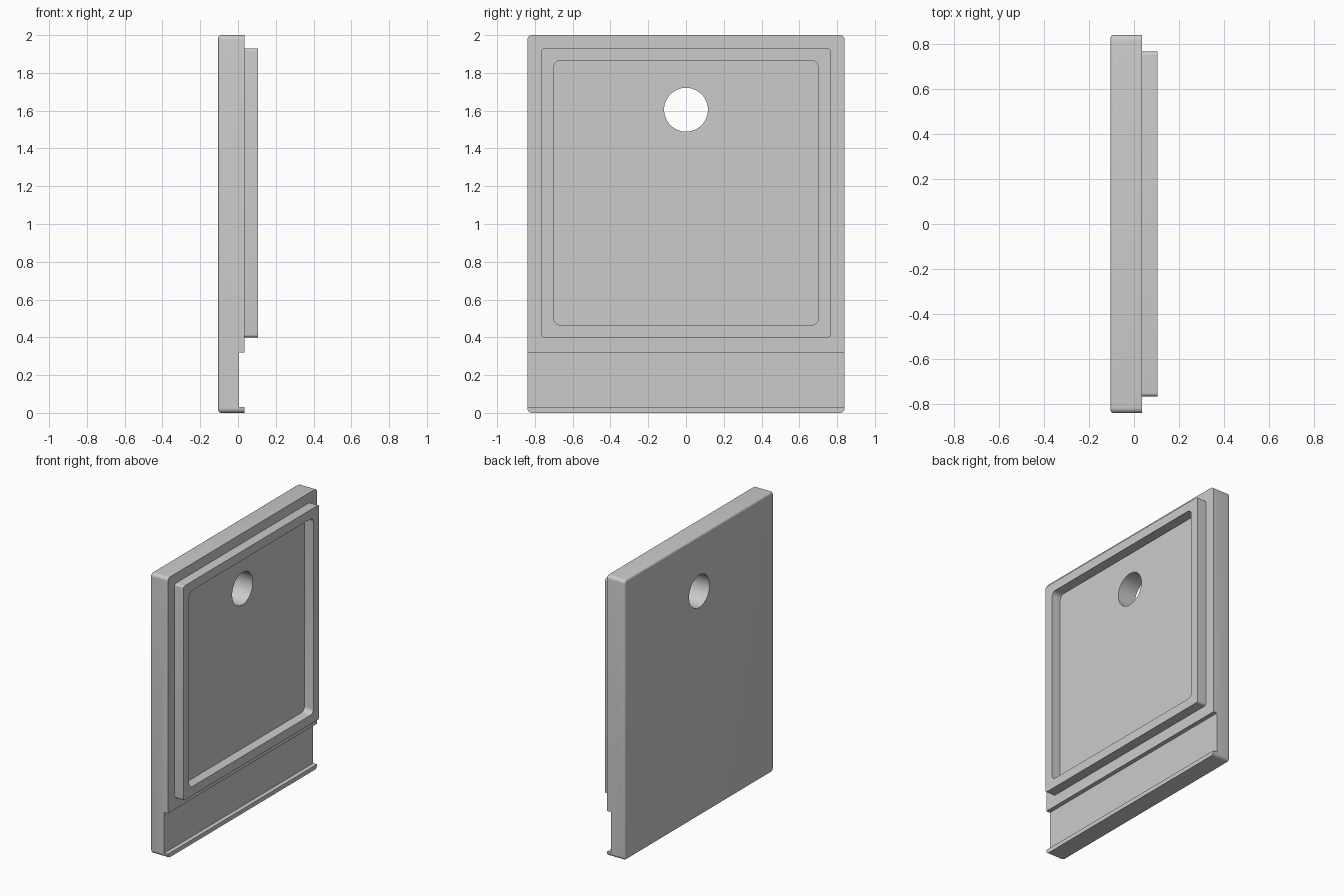
import bpy
import bmesh
from math import cos, sin, pi, radians

cube = bpy.data.objects.get("Cube")
if cube:
    bpy.data.objects.remove(cube, do_unlink=True)

grey = bpy.data.materials.new("plain grey")
grey.use_nodes = True
grey.diffuse_color = (0.6, 0.6, 0.6, 1)
grey.node_tree.nodes["Principled BSDF"].inputs["Base Color"].default_value = (0.6, 0.6, 0.6, 1)


def rounded_loop(x, half_width, bottom, top, radius, steps=6):
    """Rounded rectangle in the YZ plane at depth x."""
    y, low, high = half_width - radius, bottom + radius, top - radius
    centres = [(y, high), (-y, high), (-y, low), (y, low)]
    points = []
    for corner, (cy, cz) in enumerate(centres):
        for i in range(steps + 1):
            a = (corner + i / steps) * pi / 2
            points.append((x, cy + radius * cos(a), cz + radius * sin(a)))
    return points


def loft(name, loops, ring=False):
    """Skin a stack of loops; close it as a ring or cap both ends."""
    bm = bmesh.new()
    rows = [[bm.verts.new(p) for p in loop] for loop in loops]
    pairs = list(zip(rows, rows[1:]))
    if ring:
        pairs.append((rows[-1], rows[0]))
    else:
        bm.faces.new(rows[0])
        bm.faces.new(rows[-1])
    for a, b in pairs:
        n = len(a)
        for i in range(n):
            j = (i + 1) % n
            bm.faces.new((a[i], a[j], b[j], b[i]))
    bmesh.ops.recalc_face_normals(bm, faces=bm.faces)
    mesh = bpy.data.meshes.new(name)
    bm.to_mesh(mesh)
    bm.free()
    obj = bpy.data.objects.new(name, mesh)
    bpy.context.collection.objects.link(obj)
    mesh.materials.append(grey)
    return obj


def activate(obj):
    bpy.ops.object.select_all(action='DESELECT')
    obj.select_set(True)
    bpy.context.view_layer.objects.active = obj


def cut(obj, cutter):
    cutter.hide_render = True
    mod = obj.modifiers.new("cut", 'BOOLEAN')
    mod.operation = 'DIFFERENCE'
    mod.solver = 'EXACT'
    mod.object = cutter
    activate(obj)
    bpy.ops.object.modifier_apply(modifier=mod.name)
    bpy.data.objects.remove(cutter, do_unlink=True)


# Main panel with a rounded edge around its plain face
BACK, FACE, EDGE = -0.105, 0.035, 0.016
loops = []
for i in range(5):
    a = i / 4 * pi / 2
    inset = EDGE * (1 - sin(a))
    loops.append(rounded_loop(BACK + EDGE * (1 - cos(a)), 0.84 - inset,
                              inset, 2 - inset, 0.025 - inset))
loops.append(rounded_loop(FACE, 0.84, 0, 2, 0.025))
panel = loft("panel", loops)

# Full-width groove near the bottom, leaving a thin lip below it
bpy.ops.mesh.primitive_cube_add(size=1, location=(0.105, 0, 0.175))
groove = bpy.context.object
groove.scale = (0.2, 2, 0.29)
groove.data.materials.append(grey)
cut(panel, groove)

# Round hole through the panel
bpy.ops.mesh.primitive_cylinder_add(vertices=64, radius=0.116, depth=1,
                                    location=(0, 0, 1.605), rotation=(0, pi / 2, 0))
hole = bpy.context.object
hole.data.materials.append(grey)
cut(panel, hole)

# Raised rim framing the recess
rim = loft("raised_rim", [
    rounded_loop(FACE, 0.765, 0.40, 1.93, 0.015),
    rounded_loop(0.105, 0.765, 0.40, 1.93, 0.015),
    rounded_loop(0.105, 0.70, 0.465, 1.865, 0.035),
    rounded_loop(FACE, 0.70, 0.465, 1.865, 0.035),
], ring=True)

for obj in (panel, rim):
    activate(obj)
    bpy.ops.object.shade_smooth_by_angle(angle=radians(35))
